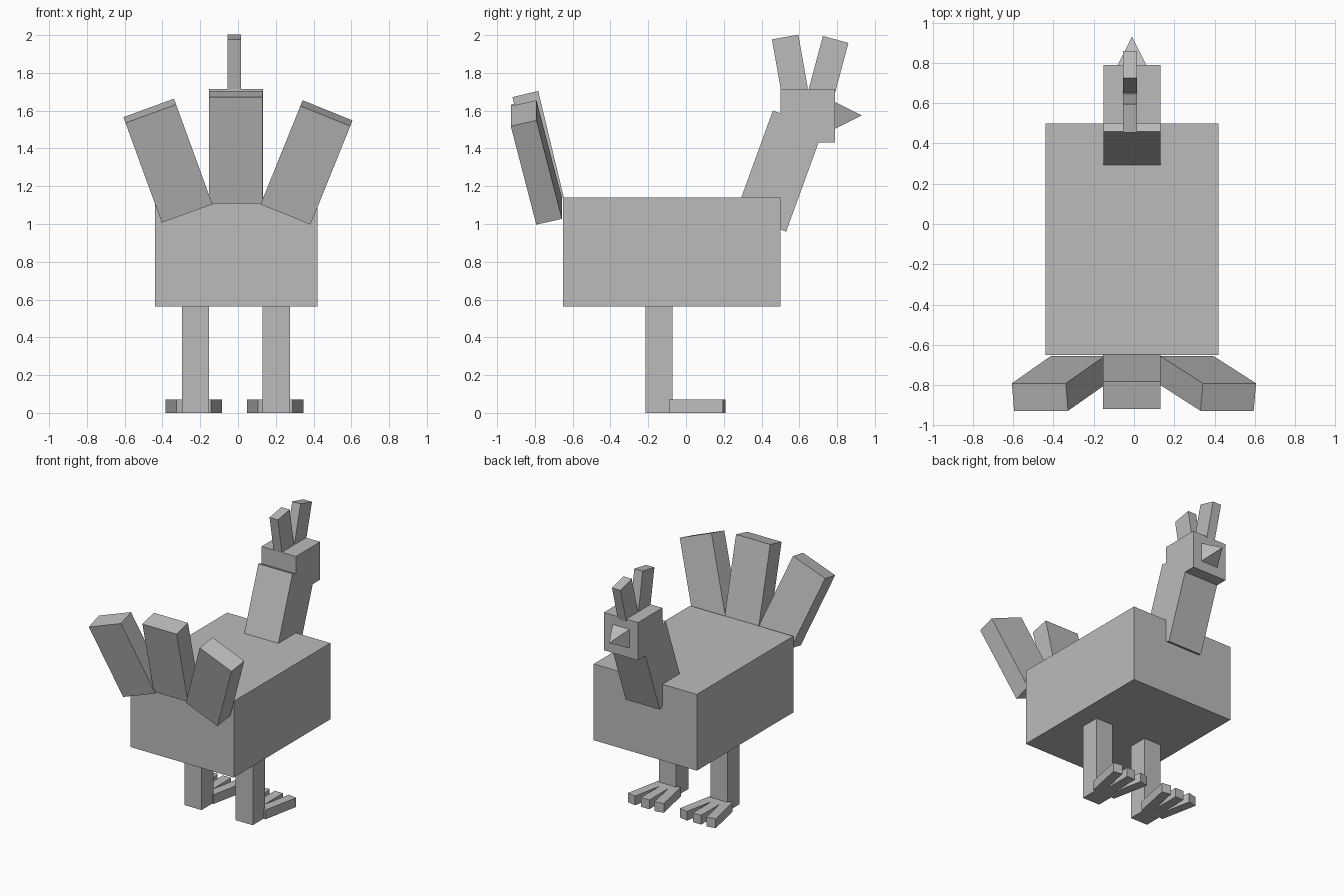
import bpy
import bmesh
from math import radians

if "Cube" in bpy.data.objects:
    bpy.data.objects.remove(bpy.data.objects["Cube"])

grey = bpy.data.materials.new("plain_grey")
grey.diffuse_color = (0.5, 0.5, 0.5, 1)
grey.use_nodes = True
grey.node_tree.nodes["Principled BSDF"].inputs["Base Color"].default_value = grey.diffuse_color


def finish(name, bm, loc, rot=(0, 0, 0)):
    mesh = bpy.data.meshes.new(name)
    bm.to_mesh(mesh)
    bm.free()
    mesh.materials.append(grey)
    obj = bpy.data.objects.new(name, mesh)
    obj.location = loc
    obj.rotation_euler = [radians(a) for a in rot]
    bpy.context.collection.objects.link(obj)
    return obj


def box(name, loc, size, rot=(0, 0, 0)):
    bm = bmesh.new()
    bmesh.ops.create_cube(bm, size=1)
    bmesh.ops.scale(bm, vec=size, verts=bm.verts)
    return finish(name, bm, loc, rot)


# Body, neck and head
box("body", (-0.01, -0.075, 0.852), (0.86, 1.15, 0.575))
box("neck", (-0.01, 0.495, 1.28), (0.285, 0.285, 0.578), (-20, 0, 0))
box("head", (-0.01, 0.645, 1.573), (0.285, 0.29, 0.285))

# Beak: square pyramid pointing forward
bm = bmesh.new()
base = [bm.verts.new((x, 0, z)) for x, z in ((-.07, -.07), (.07, -.07), (.07, .07), (-.07, .07))]
tip = bm.verts.new((0, 0.14, 0))
bm.faces.new(base)
for i in range(4):
    bm.faces.new((base[i], base[(i + 1) % 4], tip))
bmesh.ops.recalc_face_normals(bm, faces=bm.faces)
finish("beak", bm, (-0.01, 0.79, 1.575))

# Comb: two leaning blocks
box("comb_rear", (-0.02, 0.55, 1.847), (0.07, 0.142, 0.29), (10, 0, 0))
box("comb_front", (-0.02, 0.755, 1.837), (0.07, 0.14, 0.29), (-15, 0, 0))

# Tail feathers fanned out and leaning back
for name, loc, lean in (("left", (-0.371, -0.792, 1.335), -20),
                        ("middle", (-0.012, -0.783, 1.407), 0),
                        ("right", (0.363, -0.792, 1.326), 22)):
    box("tail_feather_" + name, loc, (0.285, 0.14, 0.578), (13.5, lean, 0))

# Legs, each with three spread toes
for side, leg_x, foot_x in (("left", -0.225, -0.235), ("right", 0.2025, 0.1975)):
    box(side + "_leg", (leg_x, -0.143, 0.285), (0.143, 0.145, 0.57))
    for i in (-1, 0, 1):
        box(f"{side}_toe_{i + 2}", (foot_x + 0.0865 * i, 0.06, 0.035),
            (0.07, 0.29, 0.07), (0, 0, -11.5 * i))
